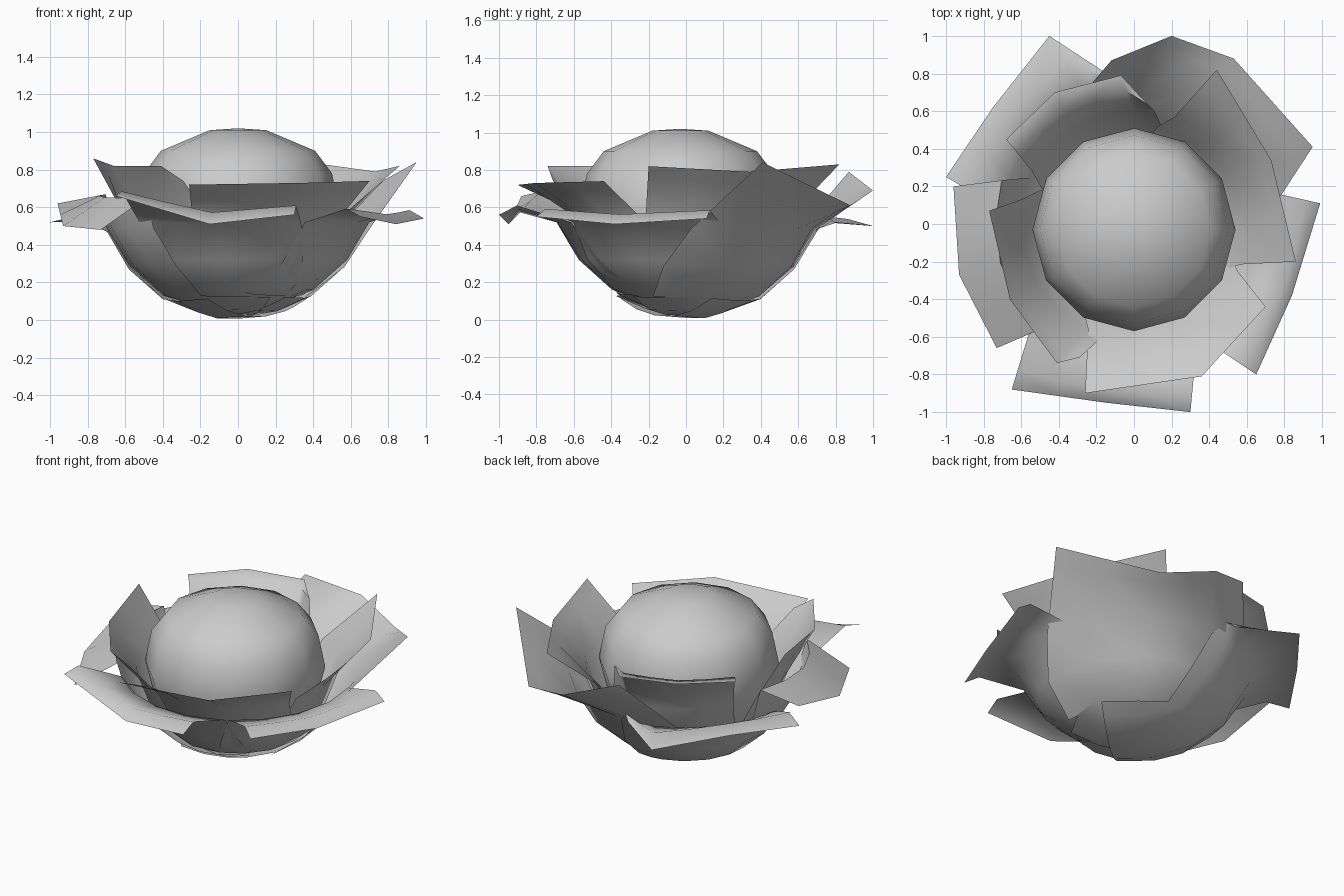
import bpy, bmesh, math
from mathutils import Vector

cube = bpy.data.objects.get("Cube")
if cube:
    bpy.data.objects.remove(cube)

grey = bpy.data.materials.new("plain grey")
grey.use_nodes = True
tone = (0.6, 0.6, 0.6, 1)
grey.diffuse_color = tone
grey.node_tree.nodes["Principled BSDF"].inputs["Base Color"].default_value = tone


def finish(name, bm, angle):
    mesh = bpy.data.meshes.new(name)
    bm.to_mesh(mesh)
    bm.free()
    mesh.materials.append(grey)
    obj = bpy.data.objects.new(name, mesh)
    bpy.context.collection.objects.link(obj)
    bpy.ops.object.select_all(action="DESELECT")
    obj.select_set(True)
    bpy.context.view_layer.objects.active = obj
    bpy.ops.object.shade_smooth_by_angle(angle=math.radians(angle))
    return obj


def skin(bm, rows, closed=False):
    """Join neighbouring rows of vertices with quads."""
    for low, high in zip(rows, rows[1:]):
        count = len(low)
        for i in range(count if closed else count - 1):
            j = (i + 1) % count
            bm.faces.new((low[i], low[j], high[j], high[i]))


# Round heart: a twelve-sided lathe
def heart():
    bm = bmesh.new()
    profile = [(0.2, 0.13), (0.38, 0.22), (0.49, 0.38), (0.54, 0.58),
               (0.5, 0.78), (0.41, 0.9), (0.15, 1.01)]
    rows = []
    for r, z in profile:
        turns = [math.tau * i / 12 for i in range(12)]
        rows.append([bm.verts.new((r * math.cos(a), r * math.sin(a) - 0.03, z)) for a in turns])
    skin(bm, rows, closed=True)
    for row, z in ((rows[0], 0.1), (rows[-1], 1.02)):
        tip = bm.verts.new((0, -0.03, z))
        for i in range(12):
            bm.faces.new((row[i], row[(i + 1) % 12], tip))
    bmesh.ops.recalc_face_normals(bm, faces=bm.faces)
    finish("round_heart", bm, 60)


# Leaf: a cupped sheet with a straight base edge, rising to a given rim
# body rows are (radius, height, sideways spread)
OUTER = [(0.4, 0.12, 1.7), (0.58, 0.28, 1.5), (0.7, 0.48, 1.3)]
INNER = [(0.38, 0.14, 1.6), (0.53, 0.3, 1.4), (0.61, 0.52, 1.2)]


def leaf(name, rim, body, lift=0.0, crest=0.0, reach=0.75, base=-0.08, flare=1.0):
    rim = [Vector(p) for p in rim]
    points = []
    for a, b in zip(rim, rim[1:]):
        points += [a, (a + b) / 2]
    points.append(rim[-1])
    middle = (rim[0].xy.normalized() + rim[-1].xy.normalized()).normalized()
    facing = math.atan2(middle.y, middle.x)
    half = middle.angle(rim[0].xy)
    bm = bmesh.new()
    rows = [[] for _ in range(len(body) + 4)]
    for p in points:
        # signed angle of this column from the middle of the leaf
        off = math.atan2(middle.x * p.y - middle.y * p.x, middle.dot(p.xy))
        # straight rows under the heart
        side = 0.36 * off / half
        column = []
        for u in (base, (base + 0.3) / 2):
            x = middle.x * u - middle.y * side
            y = middle.y * u + middle.x * side
            column.append(Vector((x, y, 0.01 + 0.75 * (x * x + y * y) + lift)))
        # cupped rows
        for r, z, spread in body:
            a = facing + off * (1 + (spread - 1) * flare)
            column.append(Vector((r * math.cos(a), r * math.sin(a), z + lift)))
        # folded lip
        fold = column[-1].lerp(p, reach)
        fold.z += crest
        column += [fold, p]
        for row, co in zip(rows, column):
            row.append(bm.verts.new(co))
    skin(bm, rows)
    finish(name, bm, 60)


heart()

# Outer ring of spreading leaves
leaf("outer_leaf_back_right", [(-1.0, 0.25, 0.52), (-0.75, 0.62, 0.53),
     (-0.45, 1.0, 0.5), (-0.13, 0.79, 0.52)], OUTER, -0.01, 0.05,
     reach=0.6, base=-0.15, flare=0.8)
leaf("outer_leaf_back_left", [(-0.12, 0.87, 0.79), (0.2, 1.0, 0.69),
     (0.53, 0.88, 0.61), (0.95, 0.41, 0.84)], OUTER, 0.005, base=-0.12, flare=1.9)
leaf("outer_leaf_left", [(0.99, 0.11, 0.54), (0.84, -0.38, 0.51),
     (0.65, -0.8, 0.55)], OUTER, 0.04, 0.05, base=0.2)
leaf("outer_leaf_front", [(-0.65, -0.88, 0.66), (-0.15, -0.95, 0.51),
     (0.3, -1.0, 0.56)], OUTER, 0.04, 0.06, base=0.2, flare=1.5)
leaf("outer_leaf_right", [(-0.96, 0.2, 0.62), (-0.93, -0.27, 0.5),
     (-0.73, -0.66, 0.48)], OUTER, 0.01, 0.16, reach=0.15)

# Inner ring of upright leaves
leaf("inner_leaf_back", [(-0.68, 0.45, 0.8), (-0.42, 0.7, 0.81),
     (-0.07, 0.79, 0.8), (0.05, 0.66, 0.78)], INNER, 0.03, 0.1, reach=0.55)
leaf("inner_leaf_left", [(0.44, 0.82, 0.83), (0.73, 0.34, 0.79),
     (0.86, -0.2, 0.82)], INNER, 0.05)
leaf("inner_leaf_front", [(-0.26, -0.9, 0.72), (0.36, -0.81, 0.73),
     (0.7, -0.44, 0.74)], INNER, 0.04)
leaf("inner_leaf_right", [(-0.77, 0.07, 0.86), (-0.66, -0.4, 0.82),
     (-0.41, -0.74, 0.82), (-0.29, -0.71, 0.74)], INNER, 0.02)
